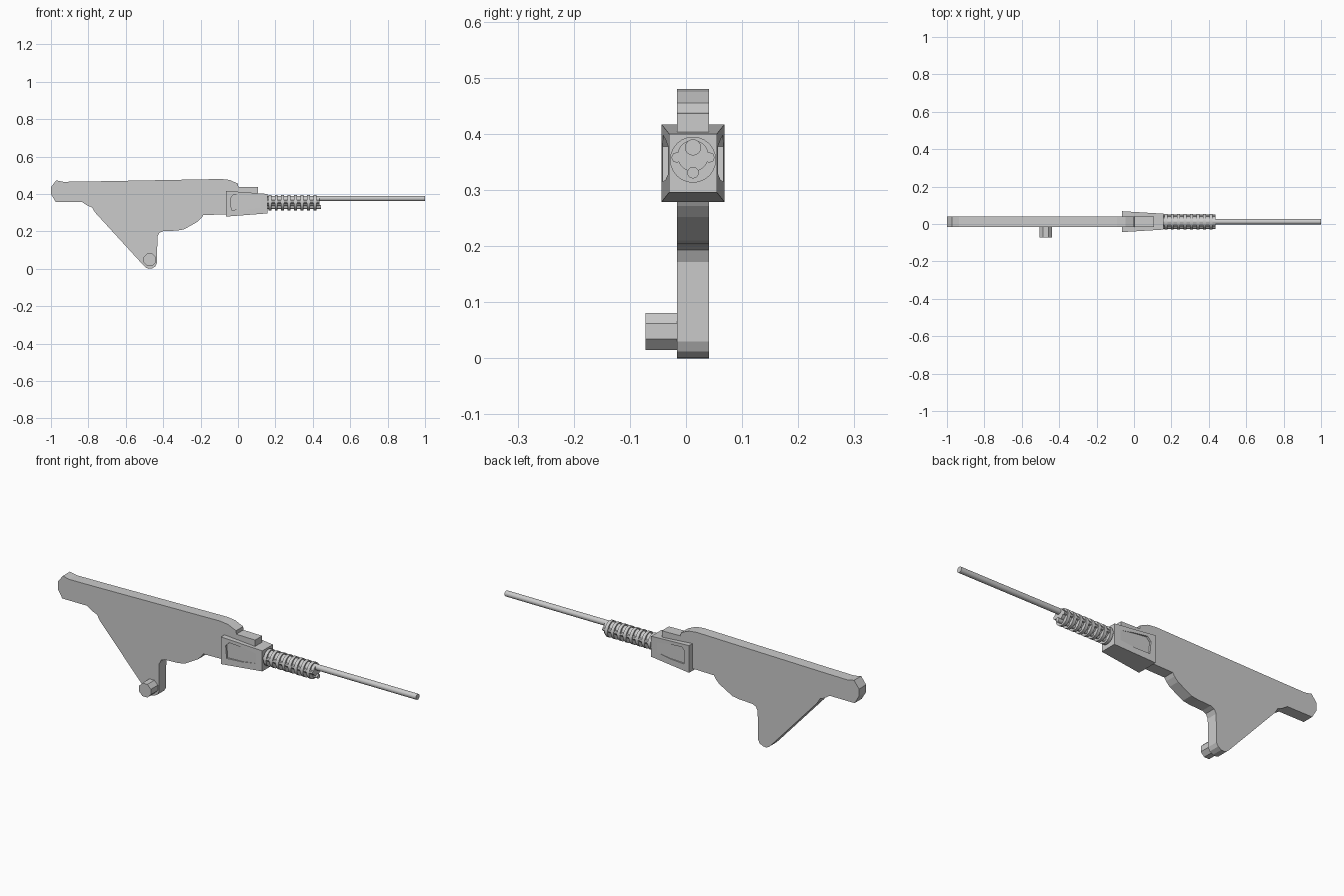
import bpy, bmesh, math

if "Cube" in bpy.data.objects:
    bpy.data.objects.remove(bpy.data.objects["Cube"])

YC = 0.0125  # centre line of the long assembly


def new_object(name, bm):
    bmesh.ops.recalc_face_normals(bm, faces=bm.faces)
    mesh = bpy.data.meshes.new(name)
    bm.to_mesh(mesh)
    bm.free()
    ob = bpy.data.objects.new(name, mesh)
    bpy.context.collection.objects.link(ob)
    return ob


def prism(name, pts, y0, y1):
    """Extrude an x/z outline from y0 to y1."""
    bm = bmesh.new()
    face = bm.faces.new([bm.verts.new((x, y0, z)) for x, z in pts])
    ext = bmesh.ops.extrude_face_region(bm, geom=[face])
    verts = [g for g in ext["geom"] if isinstance(g, bmesh.types.BMVert)]
    bmesh.ops.translate(bm, verts=verts, vec=(0, y1 - y0, 0))
    return new_object(name, bm)


def rod(name, x0, x1, y, z, r, sides=20):
    """Cylinder lying along x."""
    bpy.ops.mesh.primitive_cylinder_add(
        vertices=sides, radius=r, depth=x1 - x0,
        location=((x0 + x1) / 2, y, z), rotation=(0, math.pi / 2, 0))
    ob = bpy.context.object
    ob.name = name
    bpy.ops.object.shade_smooth_by_angle(angle=math.radians(35))
    return ob


# Flat stock and grip plate
prism("body", [
    (-1.0, 0.436), (-0.972, 0.473), (-0.935, 0.465), (-0.79, 0.467), (-0.09, 0.48),
    (-0.045, 0.475), (0.0, 0.455), (0.002, 0.438), (0.107, 0.436), (0.107, 0.30),
    (-0.065, 0.29), (-0.185, 0.288), (-0.195, 0.272), (-0.215, 0.252), (-0.29, 0.21),
    (-0.33, 0.204), (-0.40, 0.201), (-0.42, 0.193), (-0.431, 0.172), (-0.433, 0.03),
    (-0.442, 0.012), (-0.46, 0.002), (-0.478, 0.0), (-0.492, 0.006), (-0.507, 0.02),
    (-0.765, 0.302), (-0.78, 0.328), (-0.805, 0.338), (-0.835, 0.358),
    (-0.975, 0.358), (-1.0, 0.40)], -0.016, 0.041)

# Octagonal peg at the foot of the grip
bpy.ops.mesh.primitive_cylinder_add(
    vertices=8, radius=0.036, depth=0.066, location=(-0.472, -0.039, 0.048),
    rotation=(math.pi / 2, math.pi / 8, 0))
bpy.context.object.name = "grip_peg"

# Tapered collar
bm = bmesh.new()
ends = []
for x, hy, z0, z1 in ((-0.065, 0.056, 0.279, 0.417), (0.157, 0.0425, 0.296, 0.40)):
    ends.append([bm.verts.new((x, YC + sy * hy, z)) for sy, z in
                 ((-1, z0), (1, z0), (1, z1), (-1, z1))])
bm.faces.new(ends[0])
bm.faces.new(ends[1])
for i in range(4):
    j = (i + 1) % 4
    bm.faces.new((ends[0][i], ends[0][j], ends[1][j], ends[1][i]))
collar = new_object("collar", bm)

# Side recesses in the collar
slot = [(-0.04, 0.378), (-0.022, 0.398), (0.05, 0.39), (0.135, 0.376),
        (0.135, 0.33), (0.05, 0.318), (-0.035, 0.315)]
for s in (-1, 1):
    cutter = prism("recess_cutter", slot, YC + s * 0.0445, YC + s * 0.09)
    cutter.hide_render = True
    cutter.hide_set(True)
    mod = collar.modifiers.new("recess", "BOOLEAN")
    mod.operation = "DIFFERENCE"
    mod.solver = "EXACT"
    mod.object = cutter

# Barrel, lower tube, core and side rails
rod("barrel", 0.10, 1.0, YC, 0.376, 0.0145, 16)
rod("core", 0.14, 0.435, YC, 0.361, 0.028)
rod("lower_tube", 0.14, 0.445, YC, 0.331, 0.0105, 12)
for s in (-1, 1):
    rod("side_rail", 0.14, 0.435, YC + s * 0.029, 0.358, 0.0095, 8)

# Cooling rings
for i in range(8):
    x = 0.17 + i * 0.0345
    rod("cooling_ring", x - 0.008, x + 0.008, YC, 0.354, 0.041, 24)
